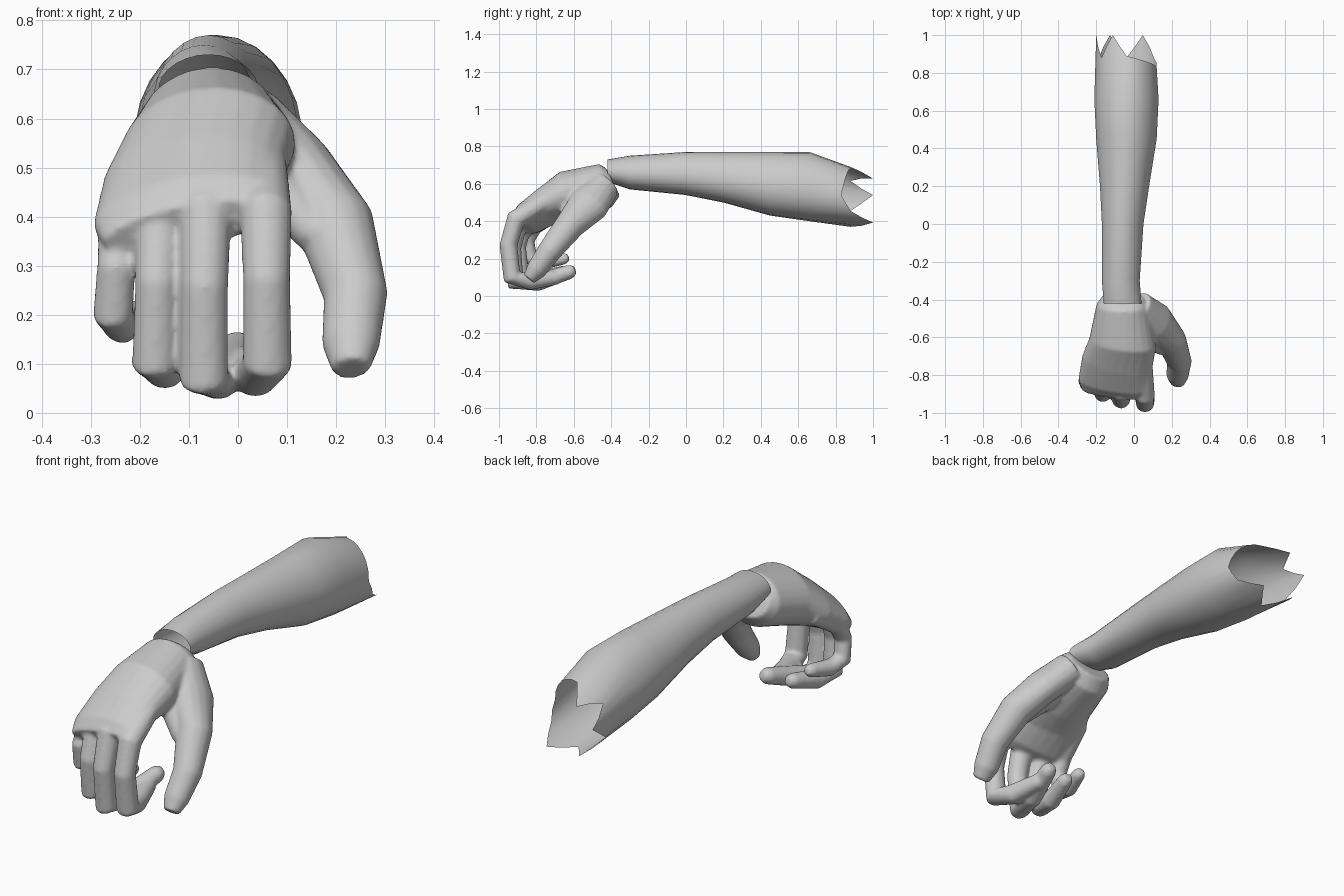
import bpy, bmesh
from math import cos, sin, pi
from mathutils import Vector

cube = bpy.data.objects.get("Cube")
if cube:
    bpy.data.objects.remove(cube, do_unlink=True)

grey = (0.6, 0.6, 0.6, 1)
skin = bpy.data.materials.new("skin_grey")
skin.use_nodes = True
skin.diffuse_color = grey
shader = skin.node_tree.nodes["Principled BSDF"]
shader.inputs["Base Color"].default_value = grey
shader.inputs["Roughness"].default_value = 0.8


def circle(count):
    """Unit circle as (cosine, sine) pairs."""
    return [(cos(2 * pi * k / count), sin(2 * pi * k / count))
            for k in range(count)]


def bridge(bm, rings):
    """Skin neighbouring rings with quads."""
    for lower, upper in zip(rings, rings[1:]):
        count = len(lower)
        for i in range(count):
            j = (i + 1) % count
            bm.faces.new((lower[i], lower[j], upper[j], upper[i]))


def loft(bm, path, side, sides=16):
    """Closed tube through (centre, half width, half thickness) stations."""
    centres = [Vector(centre) for centre, width, thick in path]
    last = len(path) - 1
    rings = []
    for i, (centre, width, thick) in enumerate(path):
        ahead = centres[min(i + 1, last)] - centres[max(i - 1, 0)]
        ahead.normalize()
        across = Vector(side)
        across = (across - ahead * across.dot(ahead)).normalized()
        up = ahead.cross(across)
        rings.append([
            bm.verts.new(centres[i] + across * c * width + up * s * thick)
            for c, s in circle(sides)])
    bridge(bm, rings)
    bm.faces.new(rings[0])
    bm.faces.new(rings[-1])


def finish(name, bm):
    """Turn the bmesh into a smooth shaded object."""
    bmesh.ops.recalc_face_normals(bm, faces=bm.faces[:])
    mesh = bpy.data.meshes.new(name)
    bm.to_mesh(mesh)
    bm.free()
    mesh.materials.append(skin)
    for face in mesh.polygons:
        face.use_smooth = True
    part = bpy.data.objects.new(name, mesh)
    bpy.context.collection.objects.link(part)
    return part


def tooth_length(k):
    """Torn edge: nearly straight on the left side, toothed on the rest."""
    if k < 4:
        return 0.02 * k
    return 0.05 if k % 2 else 0.17


# Forearm: open tube, stations are y, centre x, half width, bottom z, top z
forearm_stations = [
    (-0.42, -0.06, 0.1, 0.61, 0.73),
    (-0.3, -0.07, 0.1, 0.57, 0.75),
    (0, -0.06, 0.11, 0.54, 0.77),
    (0.2, -0.05, 0.13, 0.5, 0.77),
    (0.45, -0.04, 0.16, 0.43, 0.77),
    (0.66, -0.04, 0.17, 0.4, 0.77),
    (0.83, -0.04, 0.16, 0.37, 0.71),
]
teeth = [tooth_length(k) for k in range(12)]
bm = bmesh.new()
rings = []
for station in forearm_stations:
    y, x, half_width, bottom, top = station
    torn = station is forearm_stations[-1]
    middle, half_height = (bottom + top) / 2, (top - bottom) / 2
    ring = []
    for k, (c, s) in enumerate(circle(2 * len(teeth))):
        near, far = teeth[k // 2], teeth[(k + 1) // 2 % len(teeth)]
        tooth = (near + far) / 2 if torn else 0
        # the flesh is a little wider below the middle
        ring.append(bm.verts.new((
            x + c * (1 - 0.1 * s) * half_width,
            y + tooth,
            middle + s * half_height - 0.4 * tooth * max(s, 0))))
    rings.append(ring)
bridge(bm, rings)
finish("forearm", bm)

# Palm, from the wrist to the knuckles
bm = bmesh.new()
loft(bm, [
    ((-0.06, -0.39, 0.61), 0.11, 0.08),
    ((-0.06, -0.43, 0.59), 0.14, 0.12),
    ((-0.06, -0.63, 0.54), 0.18, 0.13),
    ((-0.09, -0.74, 0.48), 0.19, 0.1),
    ((-0.1, -0.85, 0.41), 0.2, 0.08),
    ((-0.1, -0.9, 0.38), 0.18, 0.05),
], side=(1, -0.25, 0.12), sides=24)


def finger(x, knuckle_y, knuckle_z, bend_z, tip, radius):
    """Finger rooted in the palm, dropping to a bend and curling to its tip."""
    root = Vector((x * 0.85, knuckle_y + 0.16, knuckle_z + 0.1))
    knuckle = Vector((x * 0.95, knuckle_y, knuckle_z))
    bend = Vector((x, knuckle_y - 0.02, bend_z))
    shaft = knuckle.lerp(bend, 0.45) + Vector((0, -0.03, 0))
    tip = Vector(tip)
    curl = bend.lerp(tip, 0.4) - Vector((0, 0, 0.02))
    end = tip + (tip - curl).normalized() * radius * 0.6
    joints = [root, knuckle, shaft, bend, curl, tip, end]
    swell = [1, 1.1, 1, 1.05, 1, 0.8, 0.5]
    loft(bm, [(joint, radius * w, radius * w)
              for joint, w in zip(joints, swell)], side=(1, 0, 0), sides=12)


# Index, middle, ring and little finger
finger(0.06, -0.91, 0.41, 0.1, (0, -0.69, 0.1), radius=0.049)
finger(-0.07, -0.89, 0.41, 0.07, (0, -0.62, 0.13), radius=0.049)
finger(-0.17, -0.86, 0.4, 0.1, (-0.12, -0.64, 0.13), radius=0.045)
finger(-0.255, -0.81, 0.37, 0.2, (-0.21, -0.65, 0.2), radius=0.04)

# Thumb with its fleshy base, then the web to the palm
thumb_side = (1, 0, 0.5)
loft(bm, [
    ((0.02, -0.44, 0.59), 0.08, 0.09),
    ((0.12, -0.52, 0.49), 0.08, 0.11),
    ((0.2, -0.62, 0.38), 0.08, 0.08),
    ((0.24, -0.73, 0.24), 0.066, 0.065),
    ((0.23, -0.8, 0.14), 0.06, 0.055),
    ((0.23, -0.84, 0.09), 0.04, 0.035),
], thumb_side)
loft(bm, [
    ((0.03, -0.56, 0.52), 0.07, 0.09),
    ((0.16, -0.66, 0.36), 0.04, 0.04),
], thumb_side)

# Fuse the shells of the hand into one soft skin
hand = finish("hand", bm)
fuse = hand.modifiers.new("fuse", 'REMESH')
fuse.mode = 'VOXEL'
fuse.voxel_size = 0.008
fuse.use_smooth_shade = True
soften = hand.modifiers.new("soften", 'SMOOTH')
soften.factor = 0.5
soften.iterations = 8
